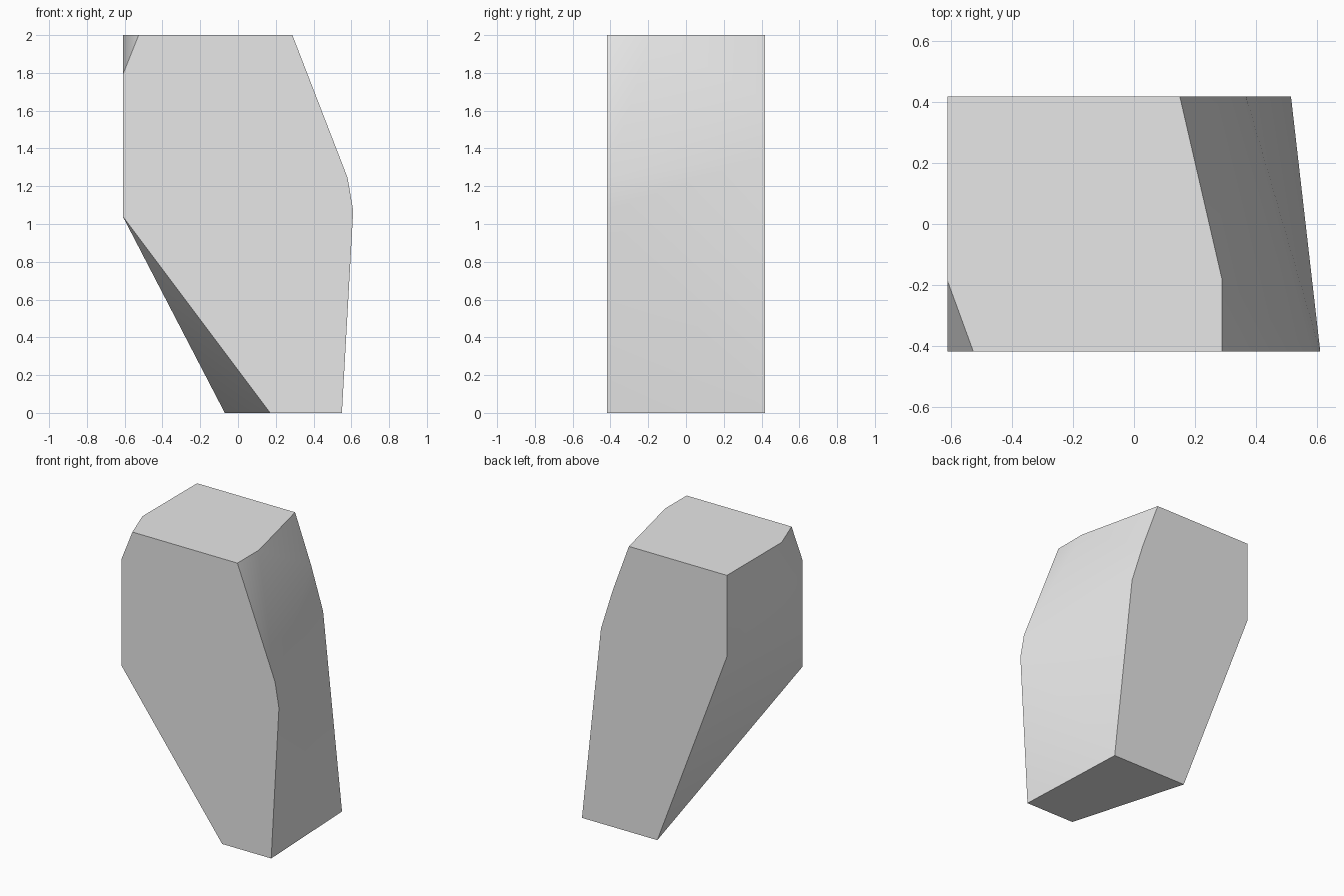
import bpy
import bmesh
import math

cube = bpy.data.objects.get("Cube")
if cube:
    bpy.data.objects.remove(cube, do_unlink=True)

# Plain grey stone colour
grey = bpy.data.materials.new("stone_grey")
grey.use_nodes = True
colour = (0.8, 0.8, 0.8, 1.0)
grey.diffuse_color = colour
grey.node_tree.nodes["Principled BSDF"].inputs["Base Color"].default_value = colour

HALF = 0.418  # half depth of the slab

# Outlines (x, z) of the flat front and back faces
front = [(-0.526, 2), (0.288, 2), (0.58, 1.245), (0.61, 1.07), (0.55, 0),
         (0.17, 0), (-0.61, 1.04), (-0.61, 1.79)]
back = [(-0.61, 2), (0.15, 2), (0.275, 1.66), (0.367, 1.366), (0.514, 0),
        (-0.07, 0), (-0.61, 1.43)]
# Extra corners (x, y) on the top, where the chipped edges end
top = [(-0.61, -0.188), (0.288, -0.18)]

points = [(x, -HALF, z) for x, z in front]
points += [(x, HALF, z) for x, z in back]
points += [(x, y, 2) for x, y in top]

# Faceted stone block: the convex solid spanning the outlines
bm = bmesh.new()
for p in points:
    bm.verts.new(p)
bmesh.ops.convex_hull(bm, input=bm.verts[:])
# Merge the triangles of each flat facet
bmesh.ops.dissolve_limit(bm, angle_limit=math.radians(0.3),
                         verts=bm.verts[:], edges=bm.edges[:])
bmesh.ops.recalc_face_normals(bm, faces=bm.faces[:])
mesh = bpy.data.meshes.new("stone_block")
bm.to_mesh(mesh)
bm.free()
mesh.materials.append(grey)

block = bpy.data.objects.new("stone_block", mesh)
bpy.context.collection.objects.link(block)

# Soft creases on the chipped side, sharp everywhere else
bpy.ops.object.select_all(action="DESELECT")
block.select_set(True)
bpy.context.view_layer.objects.active = block
bpy.ops.object.shade_smooth_by_angle(angle=math.radians(30))
